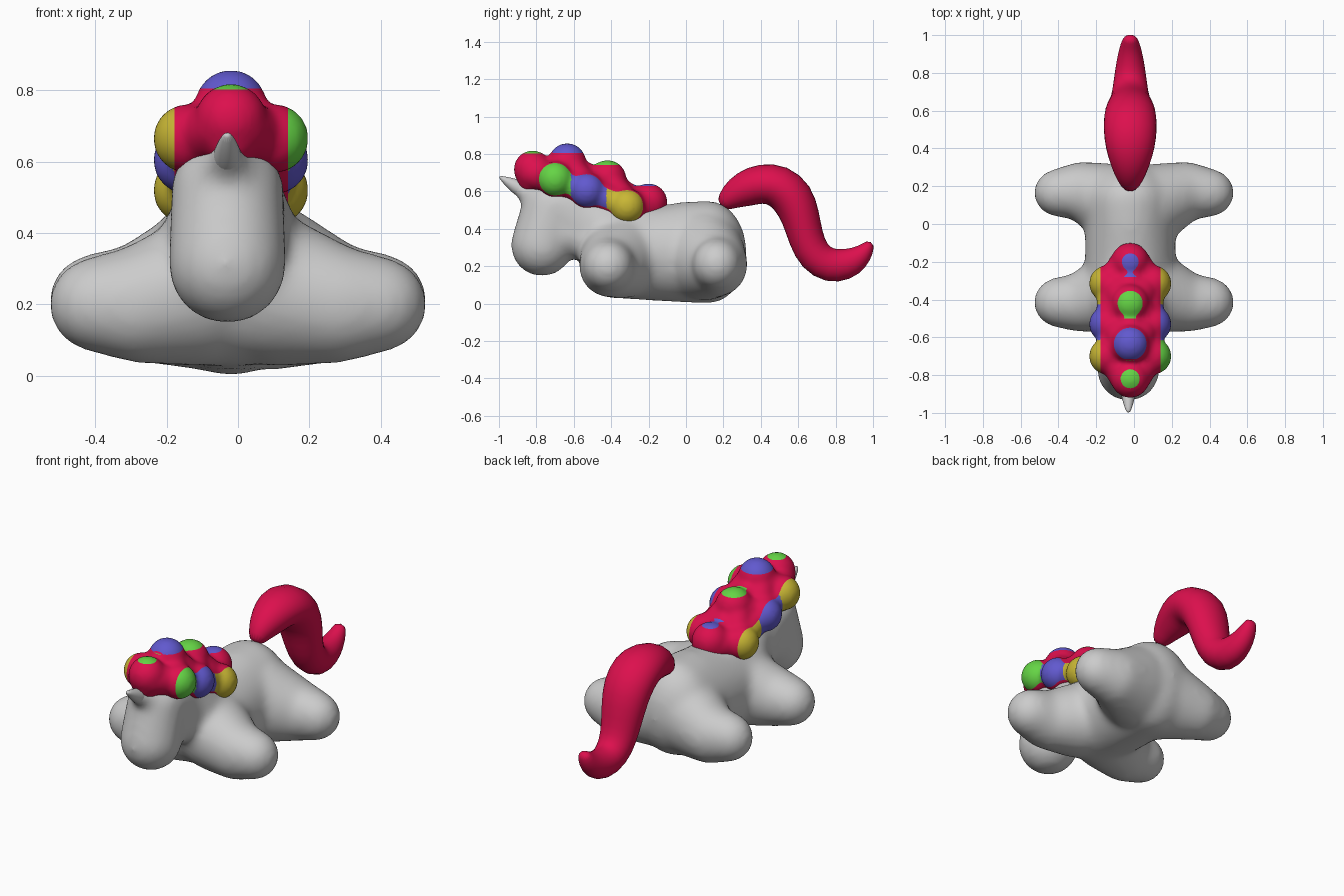
import bpy, bmesh, math
from mathutils import Vector, Matrix

if "Cube" in bpy.data.objects:
    bpy.data.objects.remove(bpy.data.objects["Cube"])


def material(name, rgb):
    m = bpy.data.materials.new(name)
    m.diffuse_color = (*rgb, 1)
    m.use_nodes = True
    m.node_tree.nodes["Principled BSDF"].inputs["Base Color"].default_value = m.diffuse_color
    return m


RED = material("red", (0.72, 0.005, 0.075))
YELLOW = material("yellow", (0.58, 0.47, 0.035))
GREEN = material("green", (0.13, 0.66, 0.06))
BLUE = material("blue", (0.12, 0.1, 0.62))


def hull(bm, *blobs):
    """Convex hull round ellipsoids given as (x, y, z, rx, ry, rz)."""
    part = bmesh.new()
    for x, y, z, rx, ry, rz in blobs:
        mat = Matrix.Translation((x, y, z)) @ Matrix.Diagonal((rx, ry, rz, 1))
        bmesh.ops.create_uvsphere(part, u_segments=24, v_segments=16, radius=1, matrix=mat)
    res = bmesh.ops.convex_hull(part, input=part.verts[:])
    junk = {g for g in res["geom_interior"] + res["geom_unused"] if isinstance(g, bmesh.types.BMVert)}
    bmesh.ops.delete(part, geom=list(junk), context='VERTS')
    tmp = bpy.data.meshes.new("tmp")
    part.to_mesh(tmp)
    part.free()
    bm.from_mesh(tmp)
    bpy.data.meshes.remove(tmp)


def add_object(name, bm):
    me = bpy.data.meshes.new(name)
    bm.to_mesh(me)
    bm.free()
    ob = bpy.data.objects.new(name, me)
    bpy.context.collection.objects.link(ob)
    return ob


def melt(name, bm, voxel, smooth):
    """Fuse overlapping blobs into one soft skin."""
    ob = add_object(name, bm)
    r = ob.modifiers.new("fuse", 'REMESH')
    r.mode, r.voxel_size, r.use_smooth_shade = 'VOXEL', voxel, True
    s = ob.modifiers.new("soften", 'SMOOTH')
    s.factor, s.iterations = 0.5, smooth
    dg = bpy.context.evaluated_depsgraph_get()
    me = bpy.data.meshes.new_from_object(ob.evaluated_get(dg))
    ob.modifiers.clear()
    ob.data = me
    me.shade_smooth()
    return ob


def tube(name, cx, rings, n=16):
    """Elliptical rings (y, z, radius in side view, radius in x) swept along a path."""
    bm = bmesh.new()
    loops = []
    for i, (y, z, r, rx) in enumerate(rings):
        a, b = rings[max(i - 1, 0)], rings[min(i + 1, len(rings) - 1)]
        t = Vector((0, b[0] - a[0], b[1] - a[1])).normalized()
        up = Vector((0, -t.z, t.y))
        loops.append([bm.verts.new(Vector((cx, y, z)) + Vector((rx, 0, 0)) * math.cos(k * math.tau / n)
                                   + up * r * math.sin(k * math.tau / n)) for k in range(n)])
    for p, q in zip(loops, loops[1:]):
        for k in range(n):
            bm.faces.new((p[k], p[(k + 1) % n], q[(k + 1) % n], q[k]))
    bm.faces.new(loops[0][::-1])
    bm.faces.new(loops[-1])
    bmesh.ops.recalc_face_normals(bm, faces=bm.faces[:])
    ob = add_object(name, bm)
    ob.data.shade_smooth()
    sub = ob.modifiers.new("round", 'SUBSURF')
    sub.levels = sub.render_levels = 1
    return ob


# Body: torso, four sideways legs, neck and head
bm = bmesh.new()
rear = (-0.02, 0.12, 0.275, 0.24, 0.205, 0.275)
shoulder = (-0.02, -0.33, 0.26, 0.24, 0.22, 0.235)
hull(bm, rear, (-0.02, 0.0, 0.275, 0.23, 0.2, 0.27), shoulder)
for s in (-1, 1):
    # Each leg: rounded foot, full middle, wide root
    foot_f, mid_f = (s * 0.39, -0.415, 0.2, 0.142, 0.135, 0.135), (s * 0.28, -0.415, 0.2, 0.14, 0.158, 0.165)
    foot_r, mid_r = (s * 0.39, 0.165, 0.21, 0.142, 0.13, 0.135), (s * 0.28, 0.175, 0.205, 0.14, 0.155, 0.165)
    hull(bm, foot_f, mid_f)
    hull(bm, foot_r, mid_r)
    hull(bm, mid_f, (s * 0.1, -0.35, 0.24, 0.17, 0.22, 0.215))
    hull(bm, mid_r, (s * 0.1, 0.1, 0.25, 0.17, 0.22, 0.235))
muzzle = (-0.03, -0.77, 0.312, 0.167, 0.168, 0.167)
brow = (-0.03, -0.71, 0.53, 0.158, 0.165, 0.13)
nape = (-0.02, -0.53, 0.52, 0.14, 0.15, 0.12)
chest = (-0.02, -0.48, 0.36, 0.16, 0.15, 0.14)
hull(bm, muzzle, brow)
hull(bm, brow, nape, chest)
hull(bm, (-0.03, -0.72, 0.38, 0.15, 0.1, 0.12), chest)
hull(bm, nape, (-0.02, -0.2, 0.4, 0.15, 0.15, 0.12), shoulder)
# Horn root, melted into the brow
hull(bm, (-0.03, -0.75, 0.55, 0.12, 0.1, 0.1), (-0.03, -0.86, 0.595, 0.06, 0.05, 0.055))
hull(bm, (-0.03, -0.84, 0.59, 0.06, 0.06, 0.06), (-0.03, -0.92, 0.63, 0.038, 0.038, 0.038))
melt("body", bm, 0.018, 22)

# Horn tip, continuing the root
tube("horn", -0.03, [(-0.8, 0.57, 0.045, 0.05), (-0.87, 0.605, 0.047, 0.045), (-0.91, 0.628, 0.04, 0.037),
                     (-0.955, 0.653, 0.026, 0.026), (-1.0, 0.68, 0.006, 0.01)])

# Mane: a ridge of blobs with a row of balls on each side
CX, R = -0.02, 0.102
TOPS = [(-0.82, 0.717, 0.803, GREEN), (-0.635, 0.756, 0.805, BLUE),
        (-0.42, 0.666, 0.74, GREEN), (-0.2, 0.541, 0.63, BLUE)]
SIDES = [(-0.7, 0.665), (-0.53, 0.605), (-0.315, 0.52)]
bm = bmesh.new()
core = [(CX, y, z - 0.045, 0.085, 0.085, 0.085) for y, z, *_ in TOPS]
for y, z, *_ in TOPS:
    hull(bm, (CX, y, z, R, R, R))
for a, b in zip(core, core[1:]):
    hull(bm, a, b)
for s in (-1, 1):
    balls = [(CX + s * 0.122, y, z, 0.097, 0.097, 0.097) for y, z in SIDES]
    inner = [(CX + s * 0.095, y, z, 0.083, 0.083, 0.083) for y, z in SIDES]
    for i, ball in enumerate(balls):
        hull(bm, ball)
        for y, z, *_ in TOPS[i:i + 2]:
            hull(bm, inner[i], (CX + s * 0.02, y, z - 0.02, 0.085, 0.085, 0.085))
    for a, b in zip(inner, inner[1:]):
        hull(bm, a, b)
mane = melt("mane", bm, 0.012, 12)

# Colour the ball caps, cut off cleanly by flat planes
LEFT, RIGHT = -0.178, 0.14
bm = bmesh.new()
bm.from_mesh(mane.data)


def cut(co, no, keep=lambda c: True):
    faces = [f for f in bm.faces if keep(f.calc_center_median())]
    geom = faces + list({e for f in faces for e in f.edges}) + list({v for f in faces for v in f.verts})
    bmesh.ops.bisect_plane(bm, geom=geom, plane_co=co, plane_no=no)


cut((LEFT, 0, 0), (1, 0, 0))
cut((RIGHT, 0, 0), (1, 0, 0))
for y, z, level, _ in TOPS:
    cut((0, 0, level), (0, 0, 1), lambda c: abs(c.y - y) < 0.1)
    cut((0, y - 0.08, 0), (0, 1, 0))
palette = [RED, YELLOW, GREEN, BLUE]
side_colours = {-1: [YELLOW, BLUE, YELLOW], 1: [GREEN, BLUE, YELLOW]}
for f in bm.faces:
    c = f.calc_center_median()
    colour = RED
    if c.x < LEFT or c.x > RIGHT:
        i = min(range(3), key=lambda k: abs(c.y - SIDES[k][0]))
        colour = side_colours[-1 if c.x < LEFT else 1][i]
    else:
        for y, z, level, m in TOPS:
            if -0.08 < c.y - y < 0.1 and abs(c.x - CX) < 0.1 and c.z > level:
                colour = m
    f.material_index = palette.index(colour)
    f.smooth = True
mane.data.materials.clear()
for m in palette:
    mane.data.materials.append(m)
bm.to_mesh(mane.data)
bm.free()

# Tail: S-shaped sweep
tail = tube("tail", -0.02, [
    (0.185, 0.52, 0.035, 0.035), (0.235, 0.57, 0.07, 0.07), (0.31, 0.612, 0.1, 0.105), (0.4, 0.645, 0.11, 0.133),
    (0.495, 0.635, 0.122, 0.145), (0.575, 0.565, 0.122, 0.142), (0.615, 0.46, 0.104, 0.13), (0.64, 0.35, 0.096, 0.112),
    (0.685, 0.25, 0.097, 0.1), (0.77, 0.198, 0.098, 0.088), (0.86, 0.208, 0.088, 0.075), (0.925, 0.245, 0.066, 0.06),
    (0.968, 0.29, 0.042, 0.045), (0.988, 0.33, 0.02, 0.03)])
tail.data.materials.append(RED)
